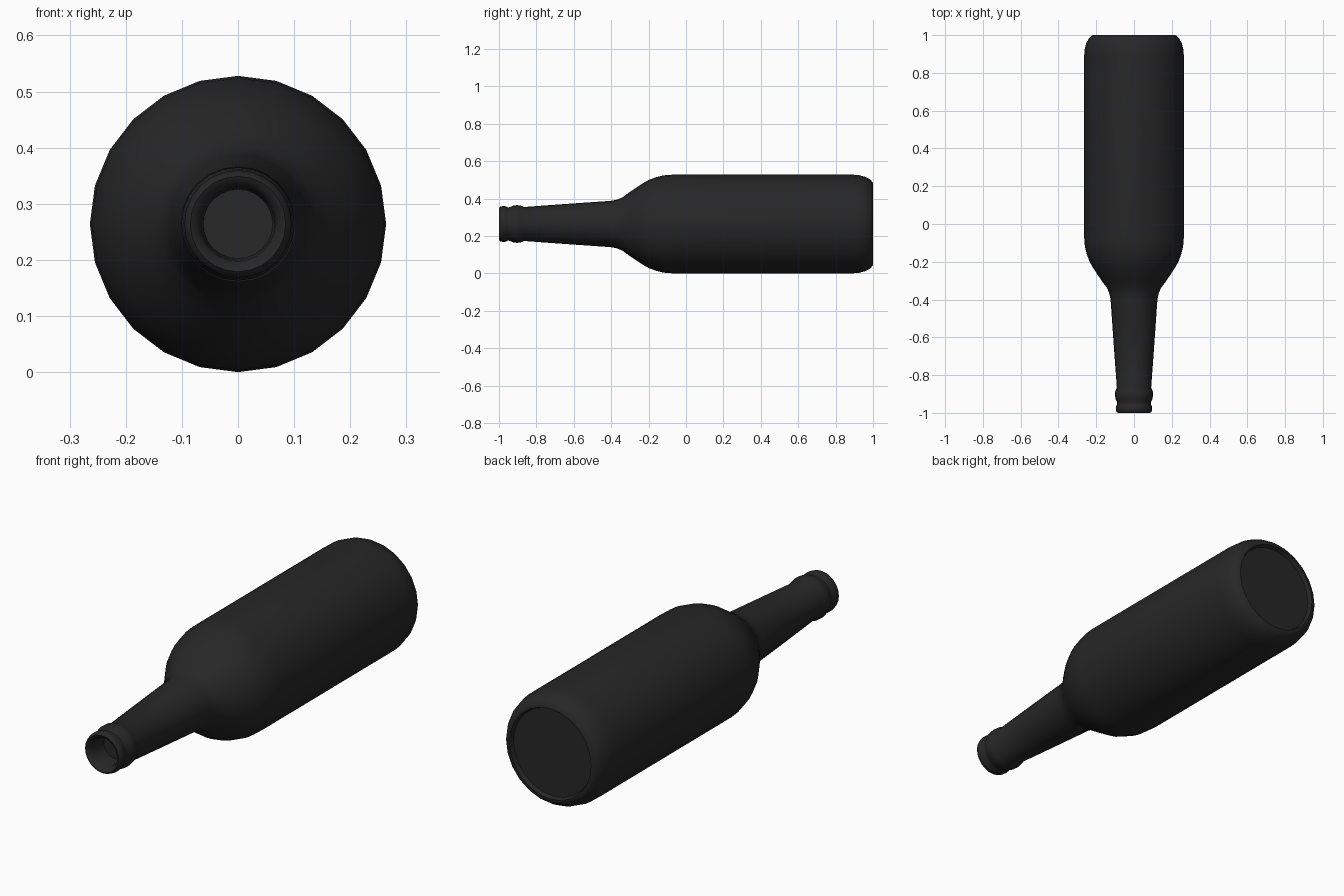
import bpy, bmesh, math

if "Cube" in bpy.data.objects:
    bpy.data.objects.remove(bpy.data.objects["Cube"])

SEGMENTS = 24
RADIUS = 0.264

# Profile as (radius, y), from inside the mouth round to the recessed base
mouth = [(0.062, -0.90), (0.066, -0.975), (0.074, -0.995)]
lip = [(0.085, -1.0), (0.093, -0.993), (0.096, -0.98), (0.095, -0.965),
       (0.089, -0.953), (0.090, -0.942), (0.098, -0.925), (0.101, -0.905),
       (0.099, -0.885), (0.091, -0.865)]
neck = [(0.108, -0.63), (0.124, -0.40), (0.130, -0.37), (0.142, -0.34)]
shoulder = [(0.168, -0.305), (0.192, -0.27), (0.215, -0.235), (0.235, -0.20),
            (0.250, -0.16), (0.260, -0.12), (RADIUS, -0.07)]
base = [(RADIUS, 0.89), (0.261, 0.925), (0.252, 0.96), (0.238, 0.985),
        (0.220, 1.0), (0.210, 1.0), (0.203, 0.98)]
profile = mouth + lip + neck + shoulder + base

# Bottle: rings around the y axis, closed at both ends
bm = bmesh.new()
rings = []
for r, y in profile:
    ring = []
    for i in range(SEGMENTS):
        a = 2 * math.pi * i / SEGMENTS
        ring.append(bm.verts.new((r * math.sin(a), y, RADIUS + r * math.cos(a))))
    rings.append(ring)
for a, b in zip(rings, rings[1:]):
    for i in range(SEGMENTS):
        j = (i + 1) % SEGMENTS
        bm.faces.new((a[i], a[j], b[j], b[i]))
bm.faces.new(rings[0])
bm.faces.new(rings[-1])
bmesh.ops.recalc_face_normals(bm, faces=bm.faces)

mesh = bpy.data.meshes.new("bottle")
bm.to_mesh(mesh)
bm.free()
bottle = bpy.data.objects.new("bottle", mesh)
bpy.context.collection.objects.link(bottle)

# Dark glass
glass = bpy.data.materials.new("dark_glass")
glass.diffuse_color = (0.02, 0.02, 0.02, 1)
glass.use_nodes = True
glass.node_tree.nodes["Principled BSDF"].inputs["Base Color"].default_value = glass.diffuse_color
mesh.materials.append(glass)

bpy.context.view_layer.objects.active = bottle
bottle.select_set(True)
bpy.ops.object.shade_smooth_by_angle(angle=math.radians(50))
